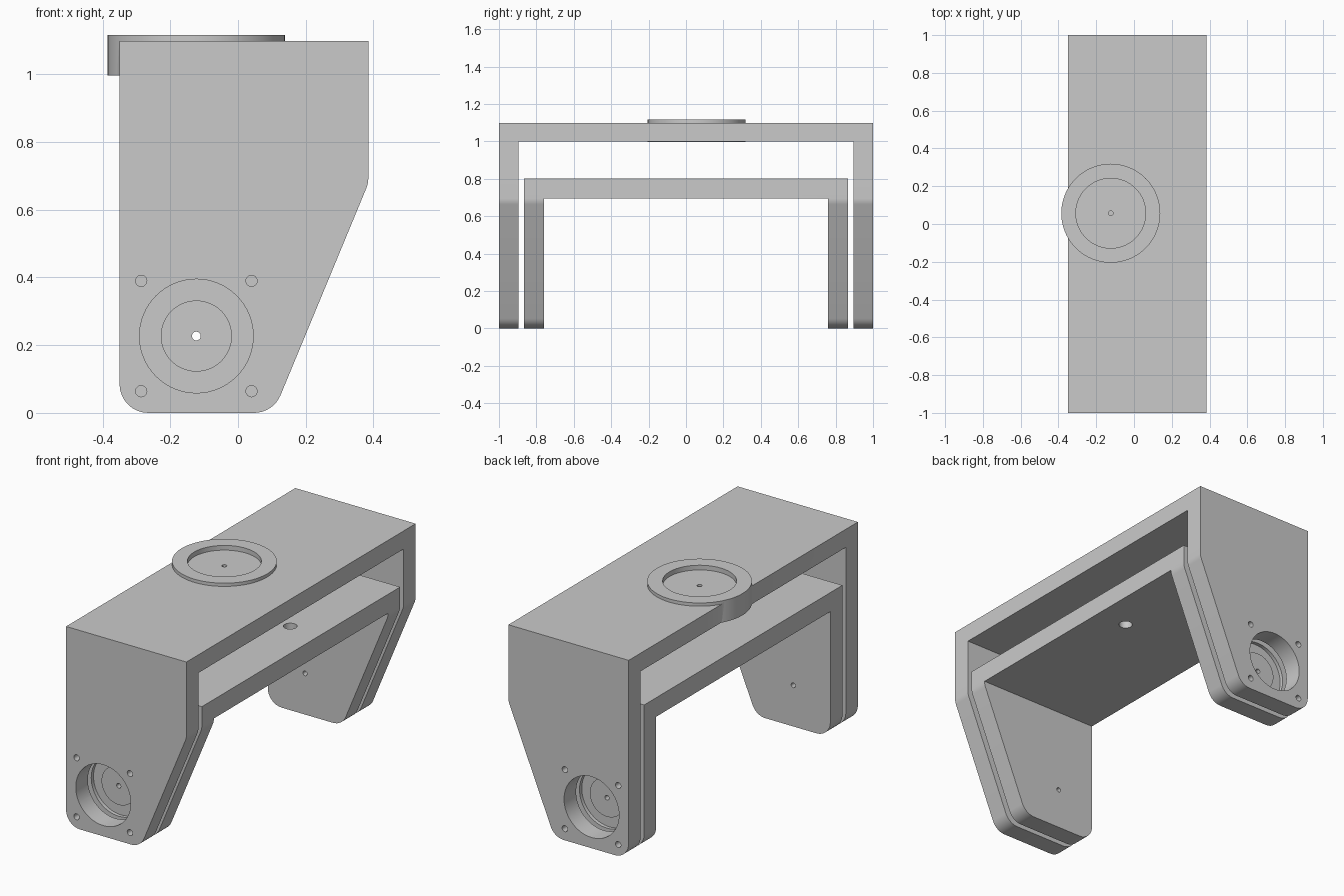
import bpy
import bmesh
import math
from mathutils import Vector, Matrix

if "Cube" in bpy.data.objects:
    bpy.data.objects.remove(bpy.data.objects["Cube"])

grey = bpy.data.materials.new("plain grey")
grey.use_nodes = True
colour = (0.59, 0.59, 0.59, 1)
grey.diffuse_color = colour
grey.node_tree.nodes["Principled BSDF"].inputs["Base Color"].default_value = colour

AXLE = (-0.123, 0.227)      # x, z of the pivot
BOSS = (-0.123, 0.057)      # x, y of the top boss
PIN = 0.013


def finish(name, bm):
    bmesh.ops.recalc_face_normals(bm, faces=bm.faces)
    mesh = bpy.data.meshes.new(name)
    bm.to_mesh(mesh)
    bm.free()
    obj = bpy.data.objects.new(name, mesh)
    bpy.context.collection.objects.link(obj)
    mesh.materials.append(grey)
    return obj


def fillet(before, corner, after, r, steps=8):
    """Points of a round corner."""
    p = Vector(corner)
    if not r:
        return [p]
    u = (Vector(before) - p).normalized()
    v = (Vector(after) - p).normalized()
    half = u.angle(v) / 2
    centre = p + (u + v).normalized() * r / math.sin(half)
    reach = r / math.tan(half)
    a = (p + u * reach - centre).normalized()
    b = (p + v * reach - centre).normalized()
    return [centre + a.slerp(b, i / steps) * r for i in range(steps + 1)]


def box(name, size, centre):
    bm = bmesh.new()
    bmesh.ops.create_cube(bm, size=1, matrix=Matrix.Translation(centre) @ Matrix.Diagonal((*size, 1)))
    return finish(name, bm)


def cylinder(name, r, centre, length, along_y=False, sides=64):
    turn = Matrix.Rotation(math.pi / 2, 4, "X") if along_y else Matrix()
    bm = bmesh.new()
    bmesh.ops.create_cone(bm, cap_ends=True, segments=sides, radius1=r, radius2=r,
                          depth=length, matrix=Matrix.Translation(centre) @ turn)
    return finish(name, bm)


def combine(obj, tool, operation="DIFFERENCE"):
    tool.hide_render = True
    mod = obj.modifiers.new("combine", "BOOLEAN")
    mod.operation, mod.solver, mod.object = operation, "EXACT", tool
    bpy.context.view_layer.objects.active = obj
    bpy.ops.object.modifier_apply(modifier=mod.name)
    bpy.data.objects.remove(tool)


def bracket(name, half_length, top, thickness):
    """U-shaped bracket: side profile run along y, with the middle cut out."""
    corners = [(-0.35, 0), (0.104, 0), (0.385, 0.678), (0.385, top), (-0.35, top)]
    radii = [0.085, 0.085, 0.085, 0, 0]
    points = []
    for i, r in enumerate(radii):
        points += fillet(corners[i - 1], corners[i], corners[(i + 1) % 5], r)
    bm = bmesh.new()
    face = bm.faces.new([bm.verts.new((p.x, -half_length, p.y)) for p in points])
    new = bmesh.ops.extrude_face_region(bm, geom=[face])["geom"]
    bmesh.ops.translate(bm, vec=(0, 2 * half_length, 0),
                        verts=[g for g in new if isinstance(g, bmesh.types.BMVert)])
    obj = finish(name, bm)
    under = top - thickness
    combine(obj, box("opening", (2, 2 * (half_length - 0.105), 2), (0, 0, under - 1)))
    return obj


# Outer bracket with bearing bores and screw holes in both legs
outer = bracket("outer_bracket", 1.0, 1.098, 0.1)
x, z = AXLE
for side in (-1, 1):
    combine(outer, cylinder("bore", 0.168, (x, side * 0.95, z), 0.2, True))
    for dx in (-0.163, 0.163):
        for dz in (-0.163, 0.163):
            combine(outer, cylinder("screw_hole", 0.0165, (x + dx, side * 0.95, z + dz), 0.2, True, 24))

# Round boss on top, with a shallow recess and a pin hole
combine(outer, cylinder("boss", 0.262, (*BOSS, 1.056), 0.12, sides=96), "UNION")
combine(outer, cylinder("recess", 0.185, (*BOSS, 1.14), 0.1))
combine(outer, cylinder("pin_hole", PIN, (*BOSS, 1.05), 0.4, sides=24))

# Inner bracket with ring-shaped pivot seats, pin holes and a cable hole
inner = bracket("inner_bracket", 0.865, 0.8, 0.105)
for side in (-1, 1):
    combine(inner, cylinder("pivot_seat", 0.168, (x, side * 0.895, z), 0.1, True))
    combine(inner, cylinder("pivot_hub", 0.105, (x, side * 0.84, z), 0.05, True), "UNION")
    combine(inner, cylinder("pin_hole", PIN, (x, side * 0.81, z), 0.3, True, 24))
combine(inner, cylinder("cable_hole", 0.035, (0.2, 0.17, 0.75), 0.3, sides=32))

for obj in (outer, inner):
    bpy.ops.object.select_all(action="DESELECT")
    obj.select_set(True)
    bpy.context.view_layer.objects.active = obj
    bpy.ops.object.shade_smooth_by_angle(angle=math.radians(30))
